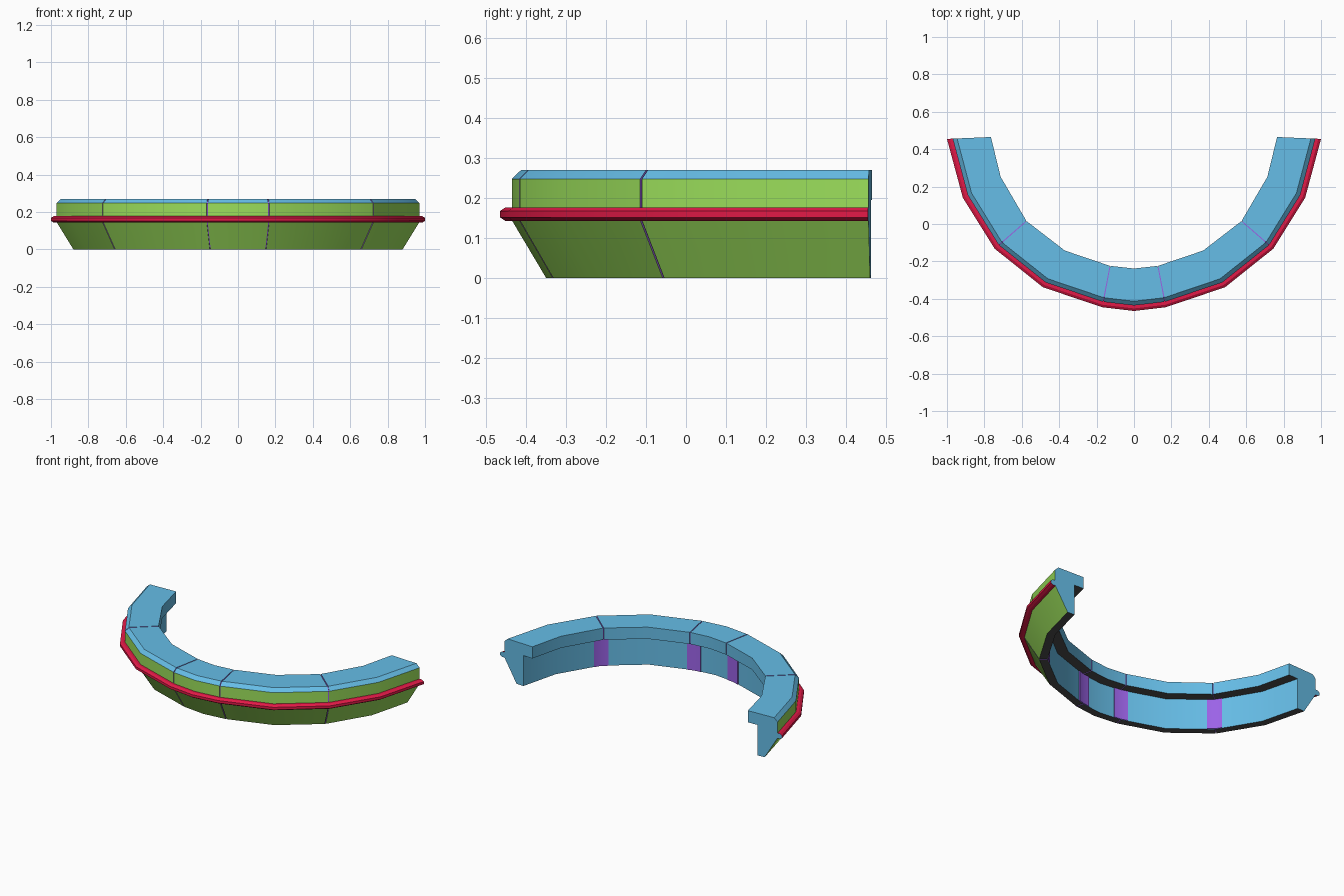
import bpy
import bmesh
import math
from mathutils import Vector

cube = bpy.data.objects.get("Cube")
if cube:
    bpy.data.objects.remove(cube)


def material(name, rgb):
    m = bpy.data.materials.new(name)
    m.use_nodes = True
    m.diffuse_color = (*rgb, 1)
    m.node_tree.nodes["Principled BSDF"].inputs["Base Color"].default_value = (*rgb, 1)
    return m


MATS = [
    material("blue", (0.138, 0.53, 0.83)),
    material("green", (0.33, 0.74, 0.105)),
    material("red", (0.76, 0.01, 0.063)),
    material("purple", (0.33, 0.125, 0.8)),
    material("charcoal", (0.075, 0.075, 0.075)),
]
BLUE, GREEN, RED, PURPLE, DARK = range(5)

# Plan of the counter: outer and inner edge from the middle to one end
OUTER = [(0, -0.465), (0.17, -0.445), (0.487, -0.338), (0.745, -0.132), (0.915, 0.14), (1, 0.455)]
INNER = [(0, -0.238), (0.128, -0.224), (0.37, -0.142), (0.575, 0.016), (0.713, 0.252), (0.765, 0.465)]


def corner(line, i):
    x, y = line[abs(i)]
    return Vector((math.copysign(x, i), y, 0))


def station(u):
    """Outer and inner plan points at path position u, from -5 to 5."""
    i = min(math.floor(u), 4)
    return [corner(line, i).lerp(corner(line, i + 1), u - i) for line in (OUTER, INNER)]


def step(i, side, dist):
    """Path position at a distance from corner i, towards side."""
    a, b = station(i), station(i + side)
    return i + side * dist / (b[0].lerp(b[1], 0.7) - a[0].lerp(a[1], 0.7)).length


def sweep(name, path, profile, caps):
    """Sweep (depth, height, colour of next side) points along the path."""
    bm = bmesh.new()
    rings = []
    for u in path:
        outer, inner = station(u)
        rings.append([bm.verts.new(outer.lerp(inner, t) + Vector((0, 0, z)))
                      for t, z, _ in profile])
    n = len(profile)
    for a, b in zip(rings, rings[1:]):
        for k in range(n):
            f = bm.faces.new((a[k], a[(k + 1) % n], b[(k + 1) % n], b[k]))
            f.material_index = profile[k][2]
    for ring, colour in zip((rings[0], rings[-1]), caps):
        bm.faces.new(ring).material_index = colour
    bmesh.ops.recalc_face_normals(bm, faces=bm.faces[:])
    mesh = bpy.data.meshes.new(name)
    bm.to_mesh(mesh)
    bm.free()
    for m in MATS:
        mesh.materials.append(m)
    obj = bpy.data.objects.new(name, mesh)
    bpy.context.collection.objects.link(obj)
    # Soft corners along the curve, crisp profile edges
    bpy.ops.object.select_all(action="DESELECT")
    obj.select_set(True)
    bpy.context.view_layer.objects.active = obj
    bpy.ops.object.shade_smooth_by_angle(angle=math.radians(28))


# Cross-sections: sloped front with chamfered overhanging top, and bumper rail
SECTION = [
    (0.51, 0, GREEN), (0.13, 0.145, GREEN), (0.13, 0.248, BLUE), (0.23, 0.27, BLUE),
    (1, 0.27, BLUE), (1, 0.195, DARK), (0.72, 0.195, BLUE), (0.72, 0, DARK),
]
RAIL = [(t, z, RED) for t, z in (
    (0.15, 0.143), (0.06, 0.143), (0, 0.152), (0, 0.168), (0.06, 0.177), (0.15, 0.177))]
CORE = [(t, z, PURPLE) for t, z in (
    (0.53, 0.004), (0.15, 0.147), (0.15, 0.245), (0.25, 0.266),
    (0.98, 0.266), (0.98, 0.199), (0.7, 0.199), (0.7, 0.004))]
PLATE = [(t, z, PURPLE) for t, z in ((0.7, 0.001), (0.7, 0.194), (0.745, 0.194), (0.745, 0.001))]

# Counter sections, split by thin gaps at the seams
GAP = 0.0025
names = ["right_end", "right", "middle", "left", "left_end"]
for name, i in zip(names, range(-5, 5, 2)):
    first = i if i == -5 else step(i, 1, GAP)
    last = i + 2 if i == 3 else step(i + 2, -1, GAP)
    sweep(name + "_counter_section", (first, i + 1, last), SECTION,
          (BLUE if i == -5 else PURPLE, BLUE if i == 3 else PURPLE))

# Bumper rail running unbroken round the front
sweep("bumper_rail", range(-5, 6), RAIL, (BLUE, BLUE))

# Seam fillers and the joining plates on the inner wall
for i in (-3, -1, 1, 3):
    for label, profile, reach in (("seam_filler", CORE, 0.004), ("joining_plate", PLATE, 0.044)):
        sweep(f"{label}_{i}", (step(i, -1, reach), i, step(i, 1, reach)), profile, (PURPLE, PURPLE))
